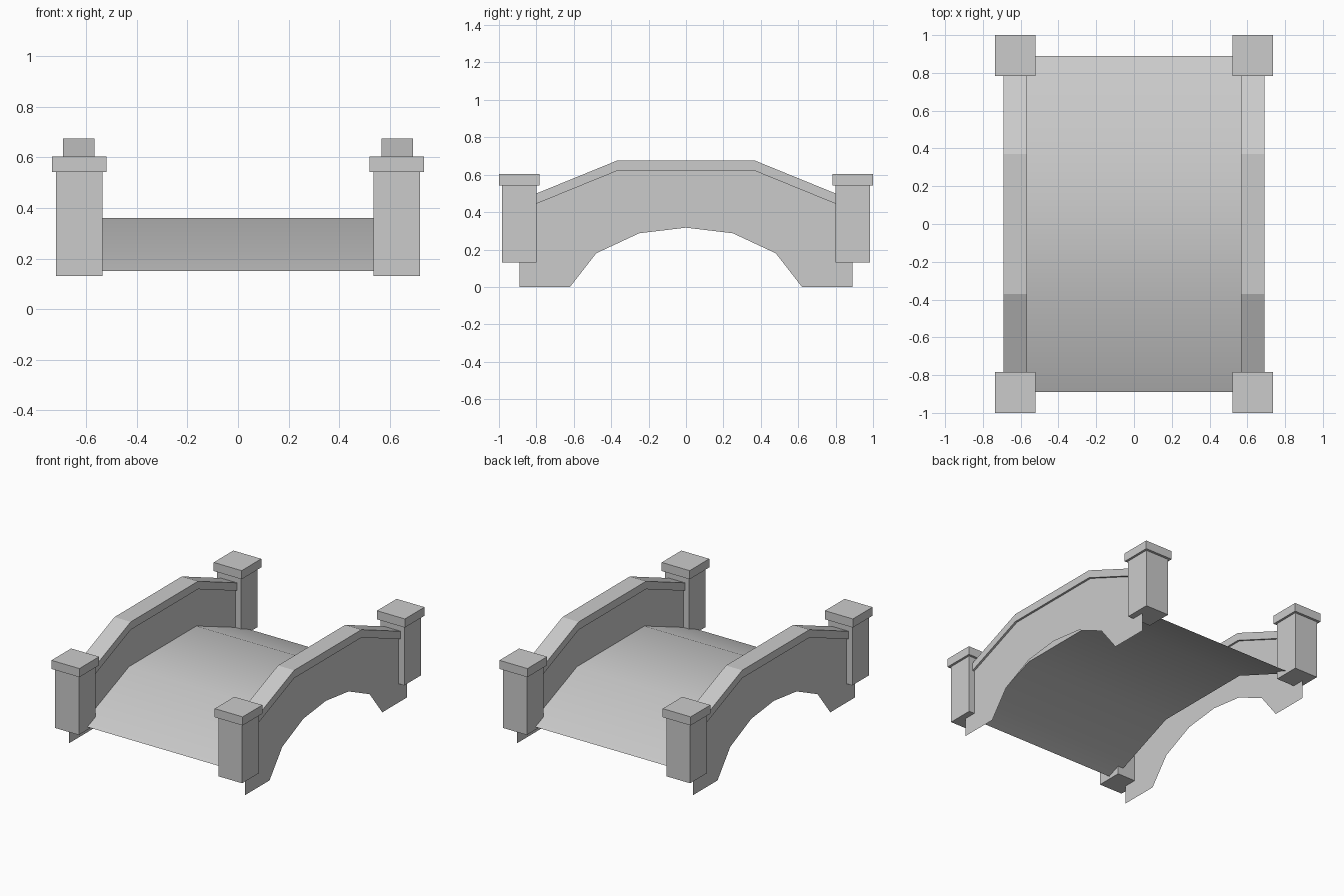
import bpy, bmesh

if "Cube" in bpy.data.objects:
    bpy.data.objects.remove(bpy.data.objects["Cube"])


def finish(bm, name, axes=(False, False, False), smooth=False):
    mesh = bpy.data.meshes.new(name)
    for f in bm.faces:
        f.smooth = smooth
    bm.to_mesh(mesh)
    bm.free()
    obj = bpy.data.objects.new(name, mesh)
    bpy.context.collection.objects.link(obj)
    if any(axes):
        m = obj.modifiers.new("Mirror", 'MIRROR')
        m.use_axis = axes
        m.use_mirror_merge = False
    return obj


def box(name, lo, hi):
    # box mirrored to all four corners
    bm = bmesh.new()
    bmesh.ops.create_cube(bm, size=1)
    for v in bm.verts:
        for i in range(3):
            v.co[i] = (lo[i] + hi[i]) / 2 + v.co[i] * (hi[i] - lo[i])
    return finish(bm, name, (True, True, False))


def profile(name, pts, x0, x1=None, flip=False):
    # side profile (y, z): flat sheet at x0, or a solid from x0 to x1; mirrored in x
    bm = bmesh.new()
    f = bm.faces.new([bm.verts.new((x0, y, z)) for y, z in pts])
    f.normal_update()
    if x1 is not None:
        ext = bmesh.ops.extrude_face_region(bm, geom=[f])
        # keep the starting face as the inner side
        vs = [g for g in ext['geom'] if isinstance(g, bmesh.types.BMVert)]
        bmesh.ops.translate(bm, vec=(x1 - x0, 0, 0), verts=vs)
        if len(bm.faces) < len(pts) + 2:
            bmesh.ops.holes_fill(bm, edges=bm.edges[:], sides=0)
        bmesh.ops.recalc_face_normals(bm, faces=bm.faces[:])
    elif (f.normal.x < 0) != flip:
        f.normal_flip()
    return finish(bm, name, (True, False, False))


def both(half):
    # complete a y-symmetric line from its negative half
    return half + [(-y, z) for y, z in reversed(half) if y != 0]


rail_top = both([(-0.89, 0.463), (-0.37, 0.675)])
rail_low = [(y, z - 0.055) for y, z in rail_top]
deck_line = both([(-0.89, 0.15), (-0.37, 0.36)])
arch = both([(-0.89, 0), (-0.62, 0), (-0.48, 0.18), (-0.25, 0.287), (0, 0.317)])

# walls: outer sheet down to the arch, inner sheet down to the deck
profile("outer_wall", arch + rail_low[::-1], 0.677)
profile("inner_wall", deck_line + rail_low[::-1], 0.58, flip=True)

# coping along the wall tops
profile("coping", rail_low + rail_top[::-1], 0.567, 0.692)

# deck sheet
bm = bmesh.new()
rows = [[bm.verts.new((x, y, z)) for x in (-0.58, 0.58)] for y, z in deck_line]
for a, b in zip(rows, rows[1:]):
    bm.faces.new((a[0], a[1], b[1], b[0]))
finish(bm, "deck", smooth=True)

# corner posts and caps
box("post", (0.537, 0.80, 0.13), (0.72, 0.983, 0.545))
box("post_cap", (0.521, 0.784, 0.543), (0.736, 1.0, 0.603))
